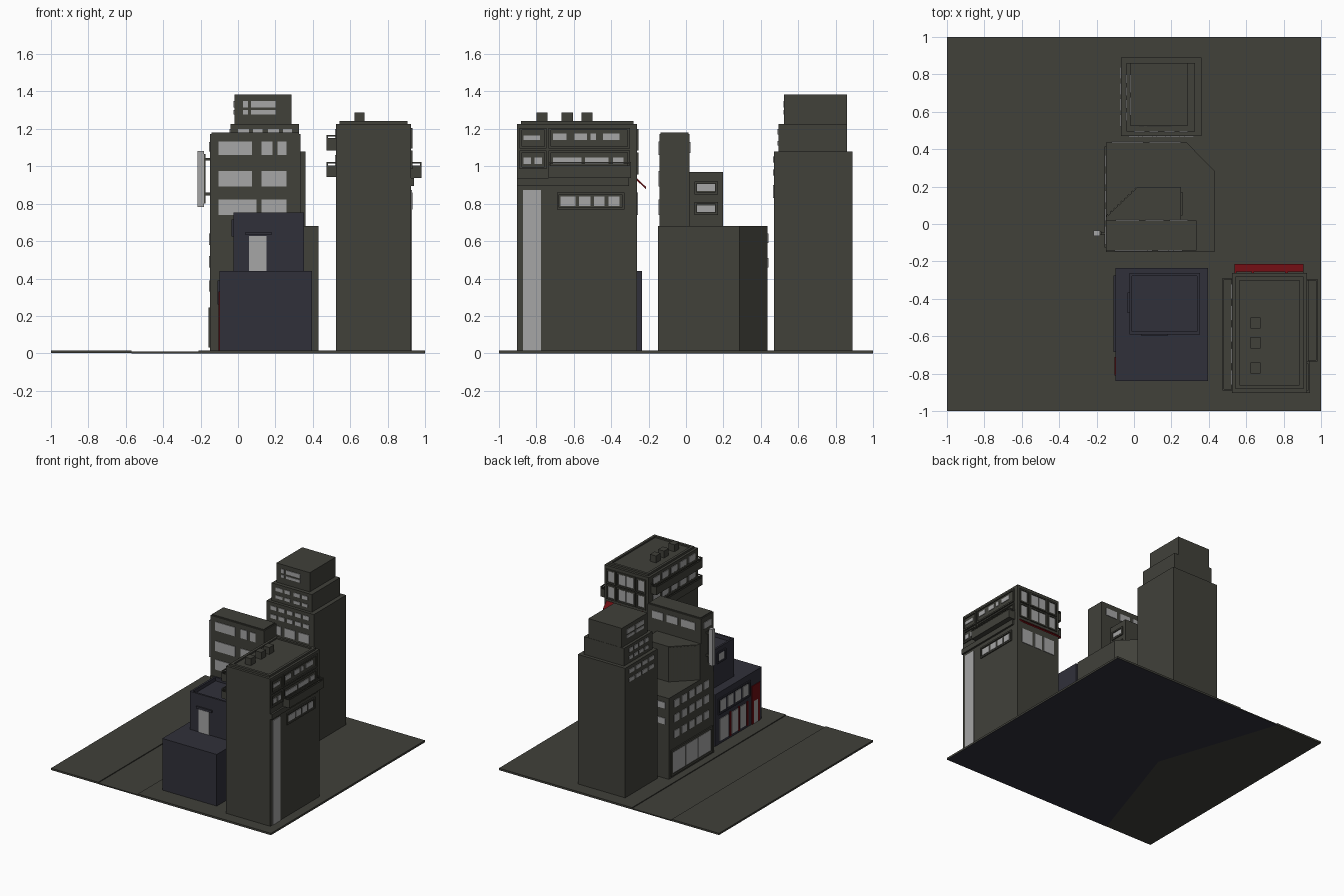
import bpy, bmesh

if "Cube" in bpy.data.objects:
    bpy.data.objects.remove(bpy.data.objects["Cube"])

def mat(name, c):
    m = bpy.data.materials.new(name)
    m.diffuse_color = (*c, 1)
    m.use_nodes = True
    m.node_tree.nodes["Principled BSDF"].inputs["Base Color"].default_value = m.diffuse_color
    return m

OLIVE = mat("olive_grey", (0.052, 0.052, 0.042))
NAVY = mat("dark_navy", (0.03, 0.03, 0.042))
GLASS = mat("pale_glass", (0.38, 0.38, 0.38))
RED = mat("deep_red", (0.15, 0.004, 0.006))

def finish(name, bm, m):
    bmesh.ops.recalc_face_normals(bm, faces=bm.faces)
    me = bpy.data.meshes.new(name)
    bm.to_mesh(me)
    bm.free()
    me.materials.append(m)
    ob = bpy.data.objects.new(name, me)
    bpy.context.collection.objects.link(ob)
    return ob

def add_prism(bm, pts, z0, z1):
    lo = [bm.verts.new((x, y, z0)) for x, y in pts]
    hi = [bm.verts.new((x, y, z1)) for x, y in pts]
    bm.faces.new(lo[::-1])
    top = bm.faces.new(hi)
    n = len(pts)
    for i in range(n):
        bm.faces.new((lo[i], lo[(i + 1) % n], hi[(i + 1) % n], hi[i]))
    return top

def prism(name, pts, z0, z1, m=OLIVE, rim=0, sink=0):
    """Extruded outline; rim and sink make a parapet or tray on top."""
    bm = bmesh.new()
    top = add_prism(bm, pts, z0, z1)
    if rim:
        bmesh.ops.recalc_face_normals(bm, faces=bm.faces)
        bmesh.ops.inset_region(bm, faces=[top], thickness=rim)
        # sunken floor with upright walls
        r = bmesh.ops.extrude_discrete_faces(bm, faces=[top])
        bmesh.ops.translate(bm, verts=r["faces"][0].verts, vec=(0, 0, -sink))
    return finish(name, bm, m)

def rect(x0, x1, y0, y1):
    return [(x0, y0), (x1, y0), (x1, y1), (x0, y1)]

def box(name, x0, x1, y0, y1, z0, z1, m=OLIVE, rim=0, sink=0):
    return prism(name, rect(x0, x1, y0, y1), z0, z1, m, rim, sink)

def panes(name, side, plane, rows, m=GLASS, t=0.005):
    """Thin plates on a wall. rows: (z0, z1, [(a0, a1), ...])."""
    bm = bmesh.new()
    sign = 1 if side[0] == "+" else -1
    lo, hi = sorted((plane - 0.002 * sign, plane + t * sign))
    for z0, z1, spans in rows:
        for a0, a1 in spans:
            r = rect(lo, hi, a0, a1) if side[1] == "x" else rect(a0, a1, lo, hi)
            add_prism(bm, r, z0, z1)
    return finish(name, bm, m)

def frame(name, side, plane, a0, a1, z0, z1, m=OLIVE, w=0.012):
    return panes(name, side, plane, [(z0, z0 + w, [(a0, a1)]), (z1 - w, z1, [(a0, a1)]),
                 (z0 + w, z1 - w, [(a0, a0 + w), (a1 - w, a1)])], m, 0.009)

def split(a, b, n, gap):
    w = (b - a - gap * (n - 1)) / n
    return [(a + i * (w + gap), a + i * (w + gap) + w) for i in range(n)]

# Ground: two pavements, lower road, dark underside
G = 0.016
box("far_pavement", -1, -0.57, -1, 1, 0.001, G)
box("road", -0.57, -0.21, -1, 1, 0.001, 0.009)
box("city_block", -0.21, 1, -1, 1, 0.001, G)
prism("underside", [(-0.57, -1), (1, -1), (1, 1), (-0.57, 1), (-0.24, 0)], 0, 0.0015, NAVY)

# Stepped tower at the back
box("tower_base", -0.07, 0.36, 0.47, 0.89, G, 1.08)
box("tower_middle", -0.04, 0.325, 0.495, 0.862, 1.08, 1.225)
box("tower_top", -0.018, 0.285, 0.525, 0.86, 1.225, 1.383)
panes("tower_top_front_windows", "-y", 0.525,
      [(1.278, 1.3, [(0.027, 0.053), (0.07, 0.2)]), (1.315, 1.348, [(0.027, 0.053), (0.07, 0.2)])])
panes("tower_top_left_windows", "-x", -0.018,
      [(1.278, 1.3, [(0.58, 0.68), (0.7, 0.8)]), (1.315, 1.348, [(0.58, 0.68), (0.7, 0.8)])])
mid_rows = [(1.11, 1.135), (1.17, 1.2)]
panes("tower_middle_front_windows", "-y", 0.495,
      [(a, b, [(0, 0.06), (0.08, 0.13), (0.16, 0.22), (0.24, 0.29)]) for a, b in mid_rows])
panes("tower_middle_left_windows", "-x", -0.04, [(a, b, split(0.55, 0.8, 4, 0.02)) for a, b in mid_rows])
panes("tower_base_front_windows", "-y", 0.47,
      [(a, a + 0.032, split(-0.03, 0.32, 5, 0.02)) for a in (1.02, 0.95)]
      + [(0.83, 0.9, split(-0.03, 0.32, 3, 0.03))])
panes("tower_base_left_windows", "-x", -0.07, [(a, a + 0.03, split(0.52, 0.84, 4, 0.02)) for a in (1.02, 0.95)])

# Middle office: wide base with cut corner, tall slab, angled wing
prism("office_base", [(-0.15, -0.15), (0.43, -0.15), (0.43, 0.285), (0.28, 0.437), (-0.15, 0.437)], G, 0.68)
box("office_slab", -0.15, 0.335, -0.142, 0.02, 0.68, 1.172)
box("office_slab_cap", -0.142, 0.327, -0.135, 0.013, 1.172, 1.18)
prism("office_wing", [(-0.15, 0.02), (0.25, 0.02), (0.25, 0.197), (0.02, 0.197), (-0.15, 0.035)], 0.68, 0.97)
bm = bmesh.new()
for i in range(9):  # upright ribs on the angled wall
    f = (i + 0.5) / 9
    x, y = -0.15 + 0.17 * f, 0.035 + 0.162 * f
    add_prism(bm, [(x + 0.006, y), (x, y + 0.009), (x - 0.008, y + 0.001), (x - 0.002, y - 0.008)], 0.69, 0.965)
finish("wing_ribs", bm, OLIVE)
panes("slab_front_windows", "-y", -0.142, [
    (1.06, 1.133, [(-0.105, 0.075), (0.125, 0.185), (0.21, 0.26)]),
    (0.893, 0.975, [(-0.105, 0.075), (0.125, 0.26)]),
    (0.74, 0.823, [(-0.105, 0.1), (0.125, 0.26)])])
panes("slab_back_windows", "+y", 0.02, [(1.07, 1.13, [(-0.1, 0.03), (0.06, 0.16), (0.19, 0.29)])])
panes("slab_left_windows", "-x", -0.15, [(1.08, 1.13, [(-0.11, -0.01)])])
panes("wing_right_windows", "+x", 0.25, [(0.868, 0.905, [(0.06, 0.155)]), (0.755, 0.79, [(0.06, 0.155)])])
for z in (0.85, 0.74):
    frame("wing_window_frame", "+x", 0.25, 0.045, 0.17, z, z + 0.07)
panes("base_left_windows", "-x", -0.15,
      [(z, z + 0.06, split(-0.08, 0.37, 5, 0.03)) for z in (0.33, 0.46, 0.58)]
      + [(0.05, 0.22, split(-0.1, 0.39, 3, 0.01))])
frame("shopfront_frame", "-x", -0.15, -0.125, 0.415, 0.03, 0.245, w=0.02)
panes("base_back_windows", "+y", 0.437, [(z, z + 0.05, [(-0.12, 0.05), (0.08, 0.25)]) for z in (0.46, 0.59)])

# Hanging sign
box("sign_board", -0.217, -0.182, -0.064, -0.036, 0.783, 1.083, GLASS)
box("sign_back", -0.182, -0.173, -0.06, -0.04, 0.8, 1.065)
for z in (0.845, 1.03):
    box("sign_bracket", -0.175, -0.148, -0.056, -0.044, z, z + 0.014)

# Navy shop
CX = -0.1
box("shop_base", CX, 0.395, -0.84, -0.235, G, 0.44, NAVY)
box("shop_upper", -0.025, 0.352, -0.59, -0.262, 0.44, 0.752, NAVY, 0.022, 0.03)
panes("shop_roof_door", "-y", -0.59, [(0.44, 0.628, [(0.058, 0.152)])])
box("shop_door_hood", 0.04, 0.18, -0.6, -0.588, 0.632, 0.65, NAVY)
panes("shop_upper_window", "-x", -0.025, [(0.64, 0.7, [(-0.46, -0.38)])])
frame("shop_upper_window_frame", "-x", -0.025, -0.475, -0.365, 0.625, 0.715, NAVY)
panes("shop_row_windows", "-x", CX, [(0.28, 0.37, split(-0.66, -0.3, 4, 0.025))])
frame("shop_row_frame", "-x", CX, -0.685, -0.275, 0.26, 0.39, NAVY)
panes("shop_display", "-x", CX, [(0.04, 0.22, [(-0.4, -0.29), (-0.53, -0.445), (-0.63, -0.56)])])
panes("shop_red_posts", "-x", CX, [(0.03, 0.23, [(-0.44, -0.42), (-0.55, -0.535), (-0.66, -0.64)])], RED)
panes("shop_red_entrance", "-x", CX, [(0.2, 0.33, [(-0.81, -0.71)]), (G, 0.2, [(-0.81, -0.785), (-0.735, -0.71)])], RED)
panes("shop_entrance_door", "-x", CX, [(G, 0.2, [(-0.785, -0.735)])])

# Tall apartment block
AX0, AX1, AY0, AY1 = 0.523, 0.925, -0.903, -0.262
box("apartment_body", AX0, AX1, AY0, AY1, G, 1.226)
box("apartment_parapet", 0.543, 0.906, -0.883, -0.282, 1.226, 1.242, OLIVE, 0.03, 0.012)
for y0, y1 in ((-0.8, -0.74), (-0.665, -0.605), (-0.56, -0.5)):
    box("roof_unit", 0.623, 0.677, y0, y1, 1.226, 1.287)
panes("apartment_right_windows", "+x", AX1, [
    (1.14, 1.165, [(-0.87, -0.78)]),
    (1.14, 1.175, [(-0.71, -0.64), (-0.595, -0.53), (-0.51, -0.48), (-0.445, -0.355)]),
    (1.012, 1.048, [(-0.87, -0.83), (-0.81, -0.77), (-0.71, -0.56), (-0.54, -0.415), (-0.39, -0.335)]),
    (0.787, 0.838, [(-0.67, -0.59), (-0.573, -0.51), (-0.493, -0.435), (-0.415, -0.355)])])
for a0, a1, z0, z1 in ((-0.89, -0.745, 1.095, 1.205), (-0.735, -0.3, 1.095, 1.205), (-0.89, -0.745, 0.985, 1.085),
                       (-0.735, -0.3, 0.985, 1.085), (-0.69, -0.33, 0.768, 0.86)):
    frame("right_window_frame", "+x", AX1, a0, a1, z0, z1)
panes("stair_window", "+x", AX1, [(G, 0.873, [(-0.872, -0.775)])])
box("right_ledge", AX1 - 0.002, 0.94, AY0, -0.305, 0.895, 0.937)

def balcony(name, x0, x1, y0, y1, z0, z1):
    box(name, x0, x1, y0, y1, z0, z1 - 0.018, OLIVE, 0.008, 0.045)
    outer = x1 - 0.008 if x0 > 0.7 else x0
    box(name + "_rail", outer, outer + 0.008, y0, y1, z1 - 0.008, z1)
    for y in (y0, y1 - 0.008):
        box(name + "_rail_end", x0, x1, y, y + 0.008, z1 - 0.008, z1)
        box(name + "_post", outer, outer + 0.008, y, y + 0.008, z1 - 0.018, z1 - 0.008)

balcony("right_balcony", AX1, 0.982, -0.735, -0.295, 0.937, 1.022)
balcony("left_lower_balcony", 0.472, AX0, -0.89, -0.29, 0.943, 1.022)
balcony("left_upper_balcony", 0.472, AX0, -0.89, -0.29, 1.085, 1.168)
panes("apartment_left_windows", "-x", AX0, [(z, z + 0.085, split(-0.86, -0.32, 5, 0.035)) for z in (0.975, 1.115)])
panes("apartment_back_windows", "+y", AY1,
      [(z0, z1, [(0.56, 0.615), (0.655, 0.72), (0.73, 0.795), (0.835, 0.89)])
       for z0, z1 in ((0.97, 1.06), (1.1, 1.185))]
      + [(0.74, 0.86, [(0.57, 0.67), (0.69, 0.76), (0.78, 0.88)])])
for a0, a1 in ((0.545, 0.63), (0.64, 0.81), (0.82, 0.905)):
    for z0, z1 in ((0.955, 1.075), (1.085, 1.2)):
        frame("back_window_frame", "+y", AY1, a0, a1, z0, z1)

# Sloping red awning over the back windows
bm = bmesh.new()
prof = [(-0.264, 0.925), (-0.264, 0.937), (-0.213, 0.889), (-0.213, 0.877)]
ends = [[bm.verts.new((x, y, z)) for y, z in prof] for x in (0.537, 0.905)]
for e in ends:
    bm.faces.new(e)
for i in range(4):
    j = (i + 1) % 4
    bm.faces.new((ends[0][i], ends[0][j], ends[1][j], ends[1][i]))
finish("awning", bm, RED)
